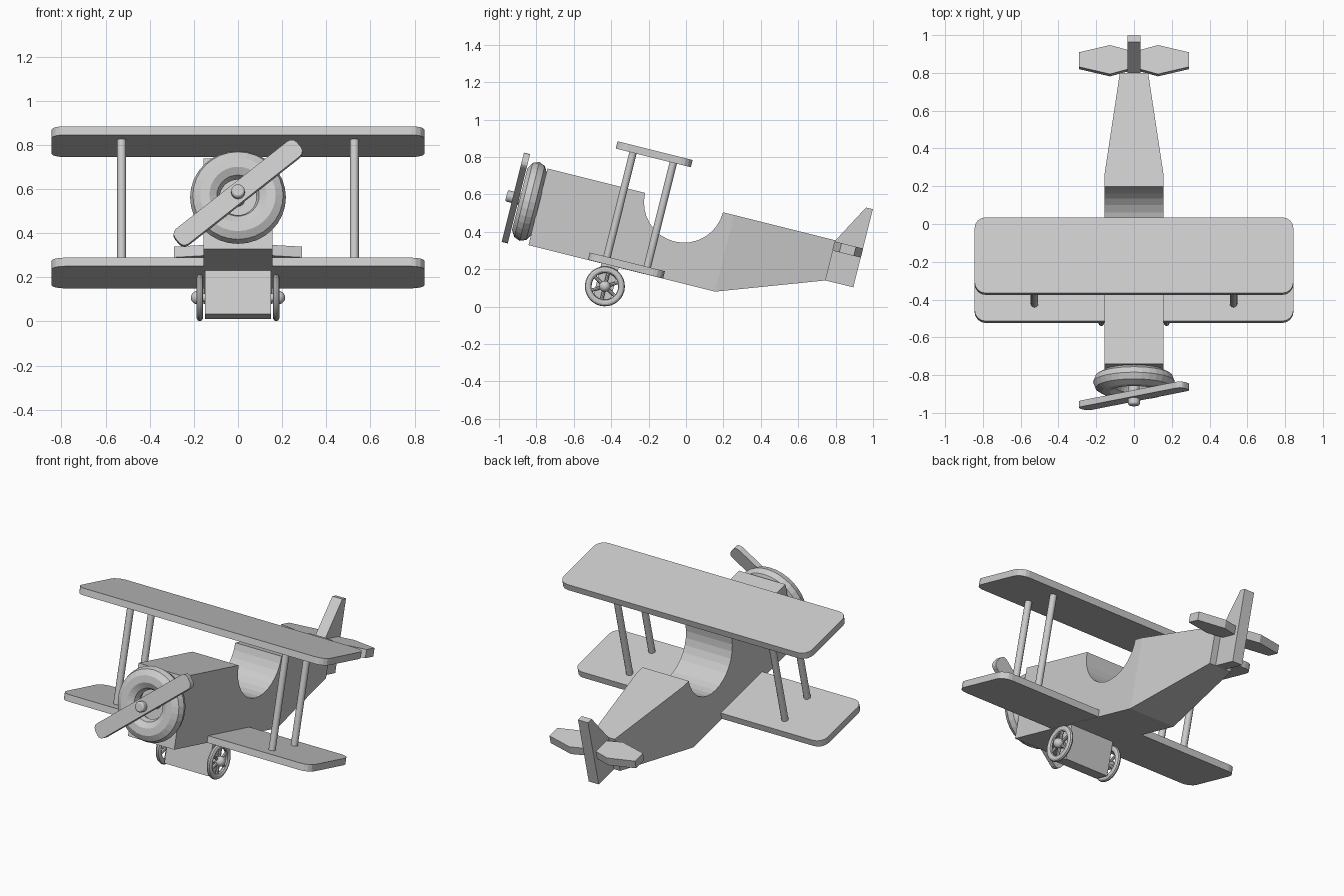
import bpy, bmesh, math
from mathutils import Matrix, Vector

if "Cube" in bpy.data.objects:
    bpy.data.objects.remove(bpy.data.objects["Cube"])

# The aircraft is built level, then everything is tilted nose-up
TILT = Matrix.Rotation(math.radians(-14), 4, 'X')
GREY = bpy.data.materials.new("light_grey")
GREY.diffuse_color = (0.6, 0.6, 0.6, 1)
GREY.use_nodes = True
GREY.node_tree.nodes["Principled BSDF"].inputs["Base Color"].default_value = GREY.diffuse_color
parts = []


def register(ob, name, smooth=False):
    ob.name = name
    ob.data.materials.append(GREY)
    if smooth:
        bpy.ops.object.shade_smooth_by_angle(angle=math.radians(35))
    parts.append(ob)
    return ob


def prism(name, pts, push, edit=None):
    """Extrude a closed outline of 3D points by a vector."""
    bm = bmesh.new()
    face = bm.faces.new([bm.verts.new(p) for p in pts])
    new = bmesh.ops.extrude_face_region(bm, geom=[face], use_keep_orig=True)
    bmesh.ops.translate(bm, vec=push, verts=[g for g in new["geom"] if isinstance(g, bmesh.types.BMVert)])
    if edit:
        edit(bm)
    bmesh.ops.recalc_face_normals(bm, faces=bm.faces)
    me = bpy.data.meshes.new(name)
    bm.to_mesh(me)
    bm.free()
    ob = bpy.data.objects.new(name, me)
    bpy.context.collection.objects.link(ob)
    return register(ob, name)


def side_prism(name, profile, half, edit=None):
    return prism(name, [(-half, y, z) for y, z in profile], (2 * half, 0, 0), edit)


def rounded(hx, hy, r, n=4):
    out = []
    for k, (sx, sy) in enumerate([(1, 1), (-1, 1), (-1, -1), (1, -1)]):
        for i in range(n + 1):
            a = math.pi / 2 * (k + i / n)
            out.append((sx * (hx - r) + r * math.cos(a), sy * (hy - r) + r * math.sin(a)))
    return out


def rod(name, a, b, r, sides=12):
    a, b = Vector(a), Vector(b)
    bpy.ops.mesh.primitive_cylinder_add(vertices=sides, radius=r, depth=(b - a).length, location=(a + b) / 2,
                                        rotation=(b - a).to_track_quat('Z', 'Y').to_euler())
    return register(bpy.context.object, name, True)


def ring(name, loc, rot, R, r, seg, minor, squash, smooth):
    bpy.ops.mesh.primitive_torus_add(location=loc, rotation=rot, major_radius=R, minor_radius=r,
                                     major_segments=seg, minor_segments=minor)
    ob = bpy.context.object
    ob.scale.z = squash
    return register(ob, name, smooth)


# Fuselage: side profile with half-round cockpit, narrowing behind it
def taper(bm):
    bmesh.ops.bisect_plane(bm, geom=bm.verts[:] + bm.edges[:] + bm.faces[:],
                           plane_co=(0, 0.131, 0), plane_no=(0, 1, 0))
    for v in bm.verts:
        if v.co.y > 0.6:
            v.co.x *= 0.075 / 0.157


cockpit = [(-0.1445 - 0.2145 * math.cos(math.pi * i / 16), 0.537 - 0.2145 * math.sin(math.pi * i / 16))
           for i in range(17)]
side_prism("fuselage", [(-0.897, 0.115), (-0.897, 0.537)] + cockpit +
           [(0.69, 0.537), (0.69, 0.316), (0.131, 0.115)], 0.157, taper)

# Tail fin
side_prism("tail_fin", [(0.69, 0.316), (0.69, 0.537), (0.806, 0.747), (0.843, 0.747), (0.843, 0.316)], 0.034)

# Stabilizers
for s, side in ((-1, "left"), (1, "right")):
    half = [(0.034, 0.053), (0.127, 0.079), (0.29, 0.04)]
    outline = [(s * x, 0.765 + d, 0.48) for x, d in half] + [(s * x, 0.765 - d, 0.48) for x, d in half[::-1]]
    prism(side + "_stabilizer", outline, (0, 0, 0.05))

# Wings
for name, z in (("lower_wing", 0.116), ("upper_wing", 0.729)):
    prism(name, [(x, y - 0.362, z) for x, y in rounded(0.844, 0.207, 0.06)], (0, 0, 0.04))

# Wing struts
for s, side in ((-1, "left"), (1, "right")):
    for y, pos in ((-0.474, "front"), (-0.252, "rear")):
        rod(f"{side}_{pos}_strut", (s * 0.527, y, 0.15), (s * 0.527, y, 0.735), 0.02)

# Engine ring, propeller and hub
NOSE = 0.343
ring("engine_ring", (0, -0.948, NOSE), (math.pi / 2, 0, 0), 0.15, 0.067, 32, 10, 0.84, False)
a = math.radians(39)
blade = [(x * math.cos(a) - z * math.sin(a), -1.04, NOSE + x * math.sin(a) + z * math.cos(a))
         for x, z in rounded(0.355, 0.045, 0.03, 3)]
prism("propeller", blade, (0, 0.034, 0))
rod("propeller_shaft", (0, -0.89, NOSE), (0, -1.03, NOSE), 0.03, 16)
hub = rod("propeller_hub", (0, -1.03, NOSE), (0, -1.075, NOSE), 0.031, 16)
bev = hub.modifiers.new("rounding", 'BEVEL')
bev.width, bev.segments = 0.009, 2

# Undercarriage block
side_prism("undercarriage_block", [(-0.495, -0.089), (-0.4, -0.089), (-0.4, 0.115), (-0.495, 0.115)], 0.149)

# Wheels with spokes and round hubs
WY, WZ = -0.447, 0.0
for s, side in ((-1, "left"), (1, "right")):
    x = s * 0.173
    ring(side + "_tyre", (x, WY, WZ), (0, math.pi / 2, 0), 0.089, 0.018, 32, 10, 0.85, True)
    for i in range(6):
        t = math.pi / 3 * i + math.pi / 6
        rod(f"{side}_spoke_{i + 1}", (x, WY, WZ),
            (x, WY + 0.085 * math.cos(t), WZ + 0.085 * math.sin(t)), 0.009, 8)
    rod(side + "_axle", (s * 0.14, WY, WZ), (s * 0.19, WY, WZ), 0.02)
    bpy.ops.mesh.primitive_uv_sphere_add(segments=16, ring_count=10, radius=0.03, location=(s * 0.184, WY, WZ))
    register(bpy.context.object, side + "_wheel_hub", True)

# Tilt the whole aircraft
bpy.context.view_layer.update()
for ob in parts:
    ob.matrix_world = TILT @ ob.matrix_world
